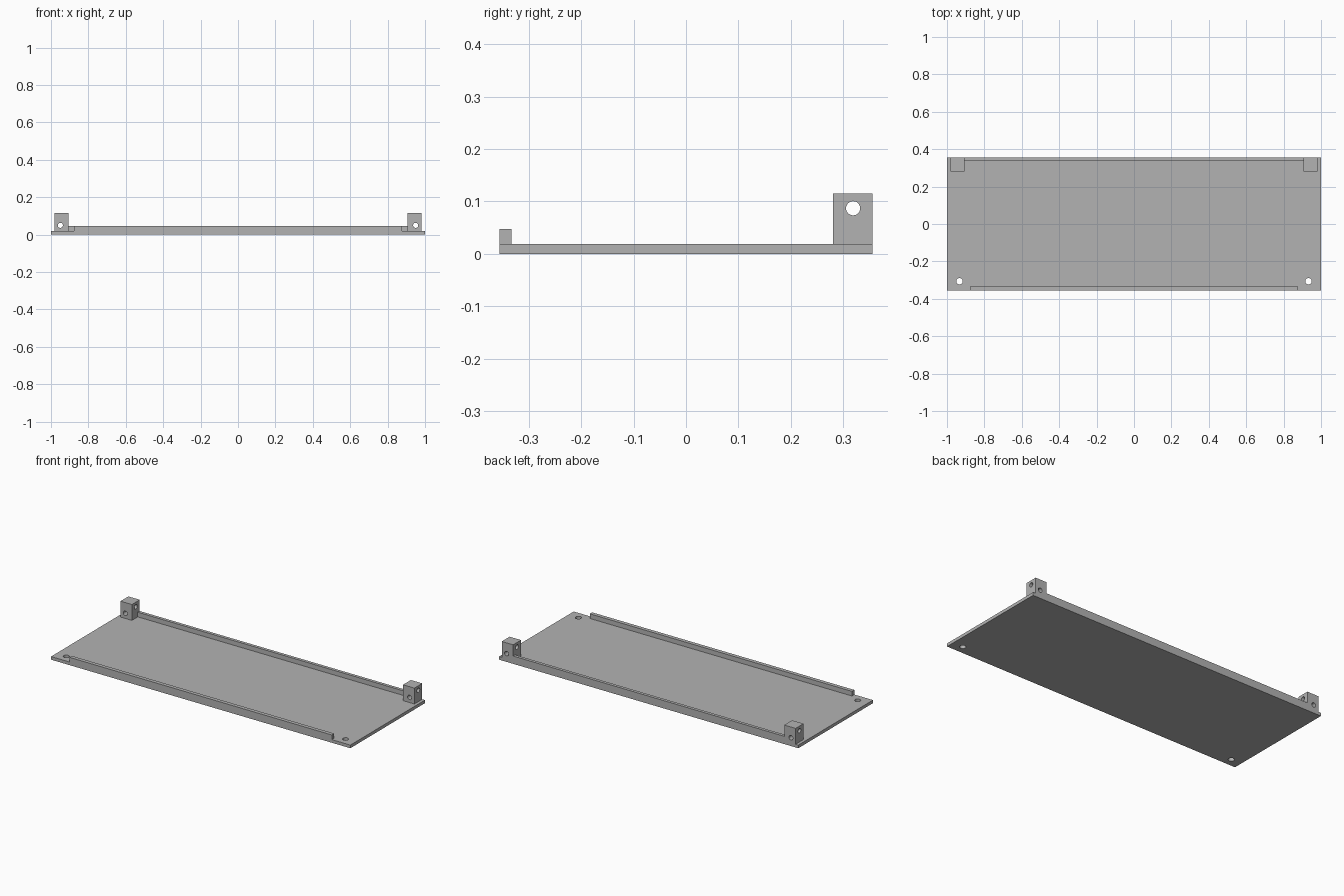
import bpy
from math import pi

cube = bpy.data.objects.get("Cube")
if cube:
    bpy.data.objects.remove(cube, do_unlink=True)

grey = bpy.data.materials.new("plain grey")
grey.use_nodes = True
colour = (0.45, 0.45, 0.45, 1)
grey.diffuse_color = colour
grey.node_tree.nodes["Principled BSDF"].inputs["Base Color"].default_value = colour

PLATE_TOP = 0.019
LIP_TOP = 0.047
HALF_DEPTH = 0.356


def box(name, low, high):
    """Box between two opposite corners."""
    centre = [(a + b) / 2 for a, b in zip(low, high)]
    size = [b - a for a, b in zip(low, high)]
    bpy.ops.mesh.primitive_cube_add(size=1, location=centre)
    ob = bpy.context.object
    ob.name = name
    ob.scale = size
    bpy.ops.object.transform_apply(location=False, rotation=False, scale=True)
    ob.data.materials.append(grey)
    return ob


def drill(ob, centre, radius, axis):
    """Cut a round hole right through the part along an axis."""
    turn = {"x": (0, pi / 2, 0), "y": (pi / 2, 0, 0), "z": (0, 0, 0)}[axis]
    bpy.ops.mesh.primitive_cylinder_add(vertices=32, radius=radius, depth=0.2,
                                        location=centre, rotation=turn)
    cutter = bpy.context.object
    cutter.hide_render = True
    cutter.data.materials.append(grey)
    mod = ob.modifiers.new("hole", "BOOLEAN")
    mod.operation = "DIFFERENCE"
    mod.solver = "EXACT"
    mod.object = cutter
    bpy.ops.object.select_all(action="DESELECT")
    ob.select_set(True)
    bpy.context.view_layer.objects.active = ob
    bpy.ops.object.modifier_apply(modifier=mod.name)
    bpy.data.objects.remove(cutter, do_unlink=True)


# Base plate and the two long lips
plate = box("base_plate", (-1, -HALF_DEPTH, 0), (1, HALF_DEPTH, PLATE_TOP))
box("front_lip", (-0.876, -HALF_DEPTH, PLATE_TOP), (0.876, -0.333, LIP_TOP))
box("back_lip", (-0.906, 0.337, PLATE_TOP), (0.906, HALF_DEPTH, LIP_TOP))
parts = [plate]

# Corner blocks with crossing screw holes, and front plate holes
for side, label in ((-1, "right"), (1, "left")):
    inner, outer = sorted((side * 0.906, side * 0.982))
    block = box(label + "_corner_block", (inner, 0.281, PLATE_TOP),
                (outer, HALF_DEPTH, 0.115))
    drill(block, (side * 0.95, 0.319, 0.05), 0.0135, "y")
    drill(block, (side * 0.944, 0.319, 0.087), 0.0135, "x")
    drill(plate, (side * 0.933, -0.306, 0.01), 0.017, "z")
    parts.append(block)

# Smooth hole walls, crisp edges
bpy.ops.object.select_all(action="DESELECT")
for ob in parts:
    ob.select_set(True)
bpy.context.view_layer.objects.active = plate
bpy.ops.object.shade_smooth_by_angle()
